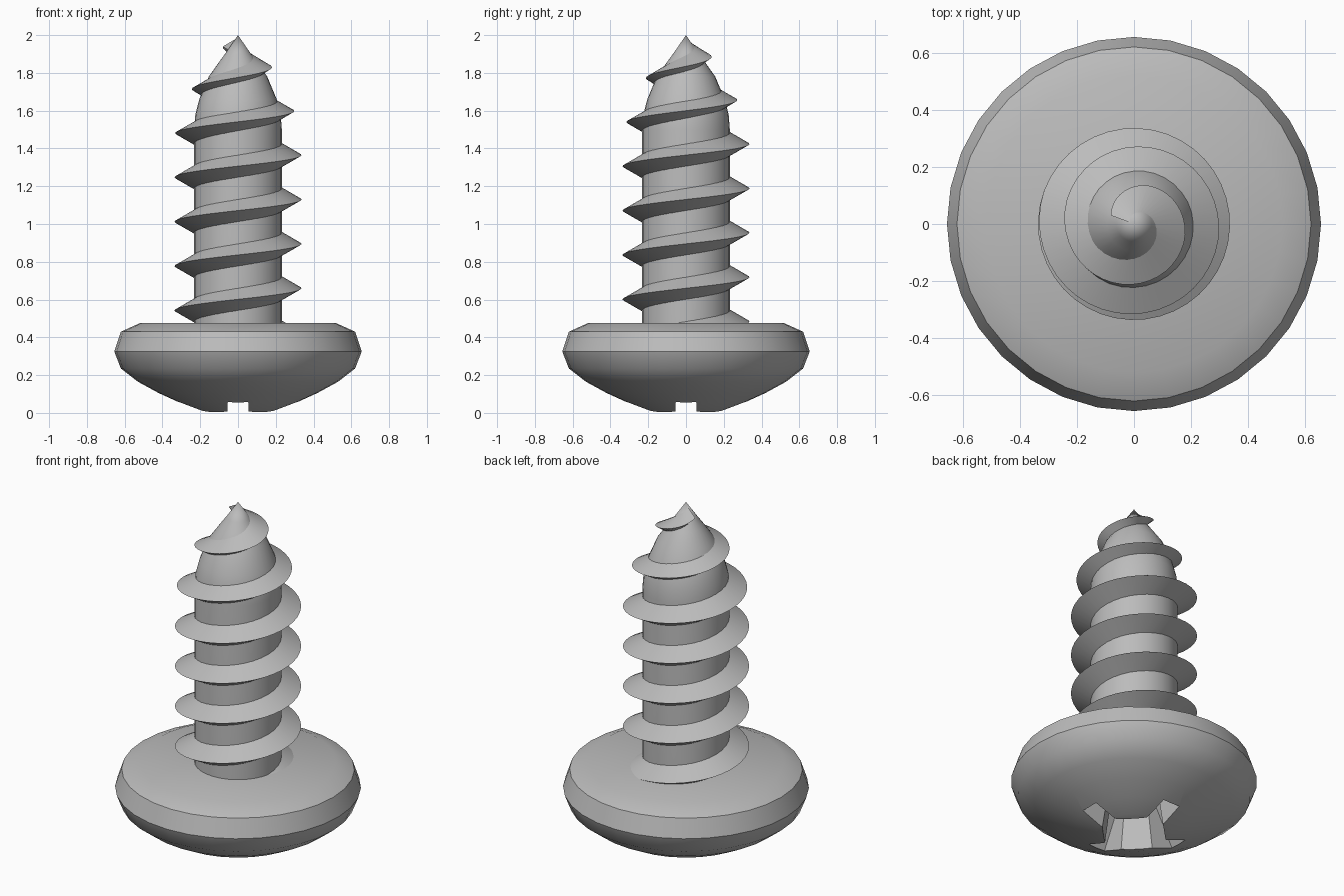
import bpy, bmesh, math
from math import cos, sin, pi

default = bpy.data.objects.get("Cube")
if default:
    bpy.data.objects.remove(default)

steel = bpy.data.materials.new("grey steel")
steel.use_nodes = True
colour = (0.5, 0.5, 0.5, 1)
steel.diffuse_color = colour
steel.node_tree.nodes["Principled BSDF"].inputs["Base Color"].default_value = colour


def loft(name, rings):
    """Skin consecutive closed rings of points and cap both ends."""
    bm = bmesh.new()
    loops = [[bm.verts.new(p) for p in ring] for ring in rings]
    n = len(loops[0])
    for a, b in zip(loops, loops[1:]):
        for i in range(n):
            j = (i + 1) % n
            bm.faces.new((a[i], a[j], b[j], b[i]))
    bm.faces.new(loops[0][::-1])
    bm.faces.new(loops[-1])
    bmesh.ops.remove_doubles(bm, verts=bm.verts, dist=1e-5)
    bmesh.ops.recalc_face_normals(bm, faces=bm.faces)
    mesh = bpy.data.meshes.new(name)
    bm.to_mesh(mesh)
    bm.free()
    mesh.materials.append(steel)
    obj = bpy.data.objects.new(name, mesh)
    bpy.context.collection.objects.link(obj)
    return obj


def lathe(name, profile, sides=32):
    return loft(name, [[(r * cos(2 * pi * i / sides), r * sin(2 * pi * i / sides), z)
                        for i in range(sides)] for r, z in profile])


def smooth(obj):
    bpy.ops.object.select_all(action="DESELECT")
    obj.select_set(True)
    bpy.context.view_layer.objects.active = obj
    bpy.ops.object.shade_smooth_by_angle(angle=math.radians(32))


def lookup(table, z):
    """Linear interpolation of a (radius, height) profile."""
    for (r0, z0), (r1, z1) in zip(table, table[1:]):
        if z <= z1:
            t = max(0, (z - z0) / (z1 - z0))
            return r0 + t * (r1 - r0)
    return table[-1][0]


# Domed head
head = lathe("head", [(0.001, -0.014), (0.1, -0.01), (0.2, 0.012), (0.31, 0.055),
                      (0.42, 0.105), (0.53, 0.165), (0.62, 0.235), (0.655, 0.325),
                      (0.62, 0.43), (0.52, 0.475)])


# Cross recess: two tapered slots and a chamfered centre
def tapered_box(name, half_x, half_y, top_x, top_y, turn=0):
    def ring(a, b, z):
        return [(x * cos(turn) - y * sin(turn), x * sin(turn) + y * cos(turn), z)
                for x, y in ((-a, -b), (a, -b), (a, b), (-a, b))]
    return loft(name, [ring(half_x, half_y, -0.05), ring(top_x, top_y, 0.32)])


cutters = [tapered_box("slot_cutter_x", 0.37, 0.058, 0.16, 0.045),
           tapered_box("slot_cutter_y", 0.37, 0.058, 0.16, 0.045, pi / 2),
           tapered_box("centre_cutter", 0.17, 0.17, 0.12, 0.12, pi / 4)]
bpy.context.view_layer.objects.active = head
for cutter in cutters:
    mod = head.modifiers.new("recess", "BOOLEAN")
    mod.operation = "DIFFERENCE"
    mod.solver = "EXACT"
    mod.object = cutter
    bpy.ops.object.modifier_apply(modifier=mod.name)
for cutter in cutters:
    bpy.data.objects.remove(cutter)
smooth(head)

# Shank with pointed tip
core = [(0.232, 0.45), (0.232, 1.5), (0.226, 1.58), (0.205, 1.66), (0.155, 1.78),
        (0.095, 1.865), (0.062, 1.91), (0, 2.0)]
smooth(lathe("shank", core))

# Helical thread, shrinking toward the tip
crest = [(0.336, 0.3), (0.336, 1.47), (0.3, 1.595), (0.25, 1.705), (0.185, 1.825),
         (0.14, 1.885), (0.08, 1.945)]
pitch, steps = 0.235, 40
start = 0.4
sections = []
for i in range(int((1.945 - start) / pitch * steps) + 1):
    z = start + pitch * i / steps
    angle = 2 * pi * (z - 0.66) / pitch
    outer = lookup(crest, z)
    inner = max(0.008, lookup(core, z + 0.05) - 0.02)
    rise = 0.56 * (outer - inner)
    sections.append([(r * cos(angle), r * sin(angle), h) for r, h in
                     ((inner, z - rise), (outer, z), (inner, z + rise))])
smooth(loft("thread", sections))
